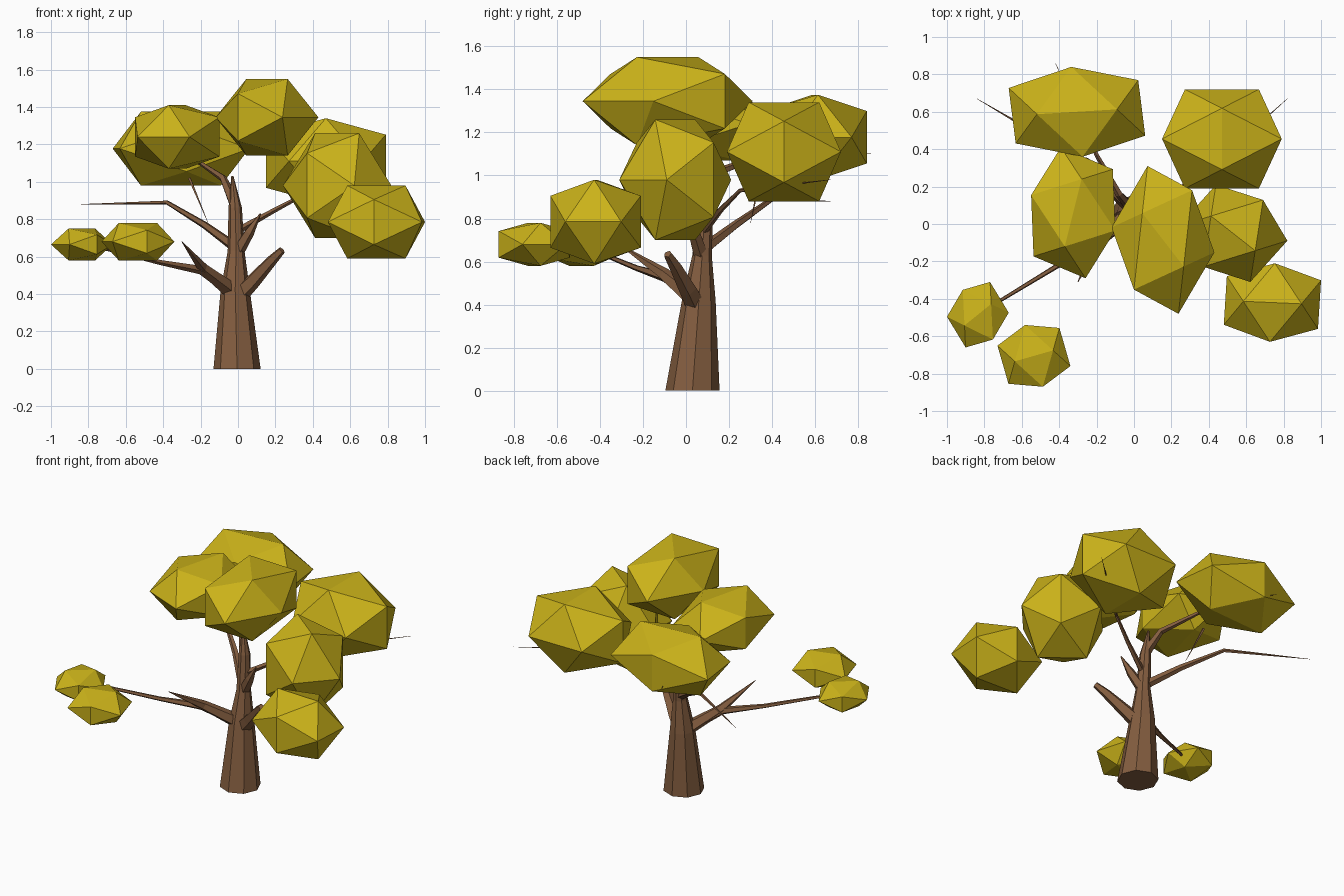
import bpy, bmesh, math
from mathutils import Vector, Matrix

if "Cube" in bpy.data.objects:
    bpy.data.objects.remove(bpy.data.objects["Cube"])


def material(name, rgb):
    m = bpy.data.materials.new(name)
    m.diffuse_color = (*rgb, 1)
    m.use_nodes = True
    m.node_tree.nodes["Principled BSDF"].inputs["Base Color"].default_value = m.diffuse_color
    return m


BARK = material("bark", (0.23, 0.11, 0.05))
LEAF = material("leaf", (0.60, 0.45, 0.01))


def finish(bm, name, mat):
    bmesh.ops.recalc_face_normals(bm, faces=bm.faces[:])
    mesh = bpy.data.meshes.new(name)
    bm.to_mesh(mesh)
    bm.free()
    mesh.materials.append(mat)
    ob = bpy.data.objects.new(name, mesh)
    bpy.context.collection.objects.link(ob)
    return ob


def limb(name, path, sides):
    """Tapered faceted tube; path is a list of (x, y, z, radius)."""
    bm = bmesh.new()
    pts = [Vector(p[:3]) for p in path]
    rings = []
    for i, p in enumerate(pts):
        d = pts[min(i + 1, len(pts) - 1)] - pts[max(i - 1, 0)]
        if i == 0 and p.z == 0:
            d = Vector((0, 0, 1))
        q = Vector((0, 0, 1)).rotation_difference(d.normalized())
        r = path[i][3]
        rings.append([bm.verts.new(p + q @ Vector((r * math.cos(a), r * math.sin(a), 0)))
                      for a in (math.tau * k / sides for k in range(sides))])
    for a, b in zip(rings, rings[1:]):
        for k in range(sides):
            n = (k + 1) % sides
            bm.faces.new((a[k], a[n], b[n], b[k]))
    bm.faces.new(rings[0][::-1])
    bm.faces.new(rings[-1])
    return finish(bm, name, BARK)


def foliage(name, lo, hi, yaw):
    """Icosahedron with a level top edge, turned by yaw, then fitted to a box."""
    g = (1 + math.sqrt(5)) / 2
    bm = bmesh.new()
    rot = Matrix.Rotation(math.radians(yaw), 3, 'Z')
    for s in (1, -1):
        for t in (g, -g):
            for co in ((s, 0, t), (0, t, s), (t, s, 0)):
                bm.verts.new(rot @ Vector(co))
    bmesh.ops.convex_hull(bm, input=bm.verts[:])
    for i in range(3):
        m = max(v.co[i] for v in bm.verts)
        for v in bm.verts:
            v.co[i] = (lo[i] + hi[i]) / 2 + v.co[i] / m * (hi[i] - lo[i]) / 2
    return finish(bm, name, LEAF)


# Trunk with its leader bending to the back
limb("trunk", [(-0.005, 0.03, 0, 0.126), (-0.015, 0.06, 0.42, 0.078),
               (-0.01, 0.075, 0.63, 0.045), (-0.015, 0.09, 0.86, 0.036),
               (-0.03, 0.10, 1.03, 0.006)], 8)
limb("leader", [(-0.02, 0.09, 0.88, 0.03), (-0.08, 0.16, 1.02, 0.02),
                (-0.20, 0.37, 1.10, 0.012), (-0.42, 0.86, 1.10, 0.001)], 5)

# Main branches and short stubs
limb("left_front_branch", [(-0.03, 0.05, 0.42, 0.04), (-0.2, -0.1, 0.53, 0.025),
                           (-0.42, -0.23, 0.57, 0.014), (-0.7, -0.4, 0.64, 0.01),
                           (-0.84, -0.48, 0.66, 0.003)], 5)
limb("left_stub", [(-0.05, 0.03, 0.43, 0.045), (-0.19, -0.1, 0.54, 0.03),
                   (-0.30, -0.31, 0.68, 0.002)], 5)
limb("right_stub", [(0.0, 0.05, 0.39, 0.05), (0.08, 0.01, 0.47, 0.042),
                    (0.18, -0.05, 0.58, 0.03), (0.235, -0.085, 0.635, 0.02)], 5)
limb("left_back_branch", [(0.0, 0.06, 0.64, 0.03), (-0.18, 0.23, 0.77, 0.02),
                          (-0.38, 0.40, 0.89, 0.012), (-0.84, 0.67, 0.88, 0.001)], 5)
limb("right_upper_stub", [(0.0, 0.07, 0.63, 0.035), (0.06, 0.04, 0.73, 0.028),
                          (0.12, 0.02, 0.83, 0.004)], 5)
limb("right_back_branch", [(0.0, 0.08, 0.74, 0.02), (0.18, 0.16, 0.84, 0.014),
                           (0.35, 0.25, 0.93, 0.01), (0.82, 0.67, 0.98, 0.001)], 5)
limb("twig", [(-0.26, 0.35, 1.02, 0.009), (-0.16, 0.3, 0.78, 0.001)], 4)

# Foliage clumps: box corners and yaw
clumps = {
    "foliage_back_left": ((-0.67, 0.36, 0.98), (0.06, 0.84, 1.375), 5),
    "foliage_back_right": ((0.15, 0.19, 0.88), (0.79, 0.72, 1.34), 90),
    "foliage_left": ((-0.55, -0.29, 1.07), (-0.10, 0.41, 1.41), 72),
    "foliage_top": ((-0.12, -0.48, 1.14), (0.43, 0.31, 1.55), -41),
    "foliage_right": ((0.24, -0.31, 0.70), (0.82, 0.21, 1.26), -40),
    "foliage_front_right": ((0.48, -0.63, 0.59), (1.0, -0.21, 0.98), -3),
    "foliage_low_left": ((-1.0, -0.66, 0.58), (-0.67, -0.31, 0.75), 35),
    "foliage_low_front": ((-0.73, -0.87, 0.58), (-0.34, -0.54, 0.78), 16),
}
for name, (lo, hi, yaw) in clumps.items():
    foliage(name, lo, hi, yaw)
